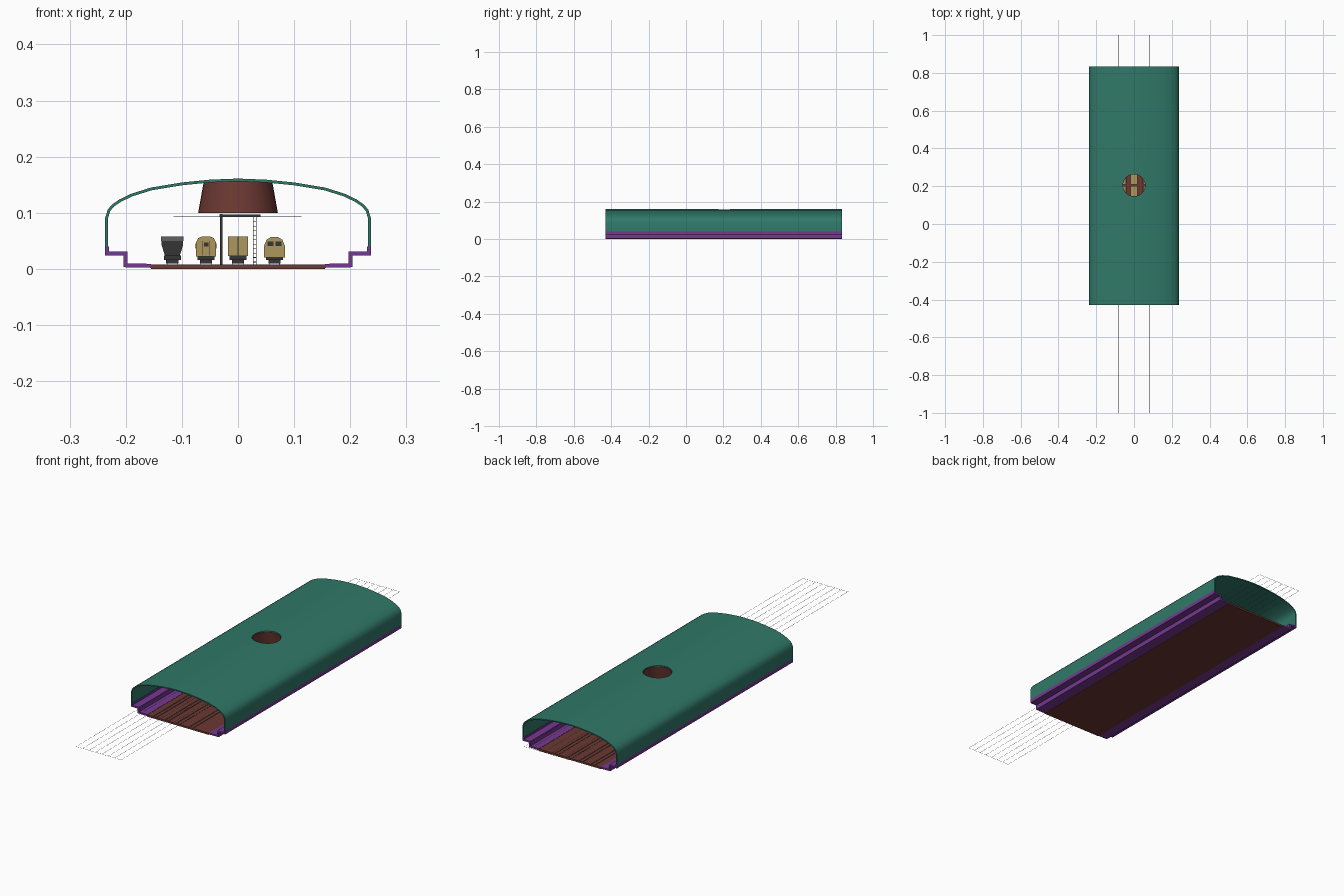
import bpy, bmesh, math
from mathutils import Vector

cube = bpy.data.objects.get("Cube")
if cube:
    bpy.data.objects.remove(cube, do_unlink=True)


def material(name, rgb):
    m = bpy.data.materials.new(name)
    m.use_nodes = True
    m.diffuse_color = (*rgb, 1)
    bsdf = m.node_tree.nodes["Principled BSDF"]
    bsdf.inputs["Base Color"].default_value = (*rgb, 1)
    bsdf.inputs["Roughness"].default_value = 0.8
    return m


GREEN = material("roof green", (0.03, 0.19, 0.14))
PURPLE = material("wall purple", (0.18, 0.04, 0.28))
BROWN = material("floor brown", (0.15, 0.04, 0.032))
TAN = material("carriage tan", (0.42, 0.31, 0.11))
DARK = material("dark grey", (0.035, 0.035, 0.035))
GREY = material("metal grey", (0.12, 0.12, 0.12))

Y0, Y1 = -0.43, 0.835
TRACKS = (-0.117, -0.057, 0.0, 0.065)


def finish(name, bm, mat, smooth=False):
    bmesh.ops.recalc_face_normals(bm, faces=bm.faces)
    mesh = bpy.data.meshes.new(name)
    bm.to_mesh(mesh)
    bm.free()
    ob = bpy.data.objects.new(name, mesh)
    bpy.context.collection.objects.link(ob)
    mesh.materials.append(mat)
    if smooth:
        bpy.ops.object.select_all(action='DESELECT')
        bpy.context.view_layer.objects.active = ob
        ob.select_set(True)
        bpy.ops.object.shade_smooth_by_angle(angle=math.radians(35))
    return ob


def boxes(name, mat, spans):
    """One object from boxes given as ((x0, x1), (y0, y1), (z0, z1))."""
    bm = bmesh.new()
    for span in spans:
        vs = bmesh.ops.create_cube(bm, size=1)["verts"]
        for v in vs:
            v.co = Vector([(a + b) / 2 + c * (b - a) for (a, b), c in zip(span, v.co)])
    return finish(name, bm, mat)


def around(c, w):
    return (c - w / 2, c + w / 2)


def prism(bm, ring, y0, y1):
    a = [bm.verts.new((x, y0, z)) for x, z in ring]
    b = [bm.verts.new((x, y1, z)) for x, z in ring]
    n = len(ring)
    for i in range(n):
        j = (i + 1) % n
        bm.faces.new((a[i], a[j], b[j], b[i]))
    bm.faces.new(a)
    bm.faces.new(b)


def thick_strip(name, path, mat, side=1, t=0.007):
    """Extrude a path along y, thickened to its left."""
    pts = [Vector(p) for p in path]
    inner = []
    for i, p in enumerate(pts):
        d0 = (p - pts[max(i - 1, 0)]).normalized()
        d1 = (pts[min(i + 1, len(pts) - 1)] - p).normalized()
        d0, d1 = (d0 if d0.length else d1), (d1 if d1.length else d0)
        n = Vector((-d0.y - d1.y, d0.x + d1.x)).normalized()
        inner.append(p + n * t / max(n.dot(Vector((-d0.y, d0.x))), 0.3))
    bm = bmesh.new()
    rows = [[bm.verts.new((side * p.x, y, p.y)) for y in (Y0, Y1)
             for p in line] for line in (pts, inner)]
    k = len(pts)
    o, q = rows
    for i in range(k - 1):
        bm.faces.new((o[i], o[i + 1], o[k + i + 1], o[k + i]))
        bm.faces.new((q[i], q[i + 1], q[k + i + 1], q[k + i]))
        for e in (0, k):
            bm.faces.new((o[e + i], o[e + i + 1], q[e + i + 1], q[e + i]))
    for i in (0, k - 1):
        bm.faces.new((o[i], q[i], q[k + i], o[k + i]))
    return finish(name, bm, mat, True)


# Arched roof with a round skylight opening
half = [(0.237, 0.04), (0.237, 0.09), (0.232, 0.106), (0.224, 0.115), (0.211, 0.124),
        (0.19, 0.134), (0.155, 0.145), (0.1, 0.154), (0.05, 0.159)]
arch = half + [(0, 0.161)] + [(-x, z) for x, z in reversed(half)]
roof = thick_strip("arched_roof", arch, GREEN, t=0.005)

bm = bmesh.new()
bmesh.ops.create_cone(bm, cap_ends=True, segments=32, radius1=0.06, radius2=0.06, depth=0.05)
bmesh.ops.translate(bm, verts=bm.verts, vec=(0, 0.205, 0.16))
cutter = finish("skylight_cutter", bm, GREEN)
cutter.hide_render = True
mod = roof.modifiers.new("skylight", 'BOOLEAN')
mod.operation, mod.solver, mod.object = 'DIFFERENCE', 'EXACT', cutter
bpy.context.view_layer.objects.active = roof
# keep the opening ahead of the smoothing modifier, if there is one
bpy.ops.object.modifier_move_to_index(modifier=mod.name, index=0)
bpy.ops.object.modifier_apply(modifier=mod.name)
bpy.data.objects.remove(cutter, do_unlink=True)

# Flared skylight shaft
bm = bmesh.new()
rings = []
for r, z in ((0.061, 0.156), (0.071, 0.1), (0.068, 0.1), (0.058, 0.156)):
    rings.append([bm.verts.new((r * math.cos(a), 0.205 + r * math.sin(a), z))
                  for a in (math.tau * i / 32 for i in range(32))])
for k in range(4):
    a, b = rings[k], rings[(k + 1) % 4]
    for i in range(32):
        j = (i + 1) % 32
        bm.faces.new((a[i], a[j], b[j], b[i]))
finish("skylight_shaft", bm, BROWN, True)

# Stepped lower walls and floor
step = [(0.155, 0.002), (0.204, 0.003), (0.204, 0.024), (0.237, 0.024), (0.237, 0.04)]
for side, label in ((1, "left"), (-1, "right")):
    thick_strip(label + "_lower_wall", step, PURPLE, side)
boxes("floor", BROWN, [((-0.155, 0.155), (Y0, Y1), (0, 0.008))])

# Rails
boxes("rails", GREY, [(around(x + s * 0.009, 0.001), (Y0, Y1), (0.008, 0.01))
                      for x in TRACKS for s in (-1, 1)])

# Overhead wires with cross wires at both ends
wires = [(around(-0.113 + i * 0.226 / 7, 0.0006), (-1, 1), around(0.093, 0.0006))
         for i in range(8)]
wires += [((-0.115, 0.113), around(y, 0.0006), around(0.093, 0.0006))
          for y in (-0.9997, -0.1, 0.5, 0.9997)]
boxes("overhead_wires", GREY, wires)

# Wire supports: a plain post, a lattice post and a beam
for i, y in enumerate((-0.1, 0.5)):
    parts = [(around(-0.03, 0.005), around(y, 0.005), (0.008, 0.098)),
             ((-0.033, 0.04), around(y, 0.004), (0.093, 0.097))]
    parts += [(around(0.03 + s * 0.0025, 0.001), around(y, 0.004), (0.008, 0.095))
              for s in (-1, 1)]
    parts += [((0.0275, 0.0325), around(y, 0.003), around(0.012 + k * 0.008, 0.0015))
              for k in range(10)]
    boxes(f"wire_support_{i + 1}", DARK, parts)


# Rail vehicles, two on each track
def vehicle(name, x, y0, y1, section, mat):
    bm = bmesh.new()
    prism(bm, [(x + s * px, pz) for s, side in ((1, section), (-1, section[::-1]))
               for px, pz in side], y0, y1)
    finish(name + "_body", bm, mat)
    length = y1 - y0
    under = [(around(x, 0.03), (y0 + 0.004, y1 - 0.004), (0.016, 0.024))]
    under += [(around(x, 0.022), around(y0 + f * length, 0.045), (0.01, 0.018))
              for f in (0.2, 0.8)]
    boxes(name + "_underframe", DARK, under)


rounded = [(0.018, 0.022), (0.018, 0.047), (0.014, 0.055), (0.006, 0.058)]
square = [(0.018, 0.023), (0.018, 0.058)]
hopper = [(0.013, 0.023), (0.019, 0.042), (0.019, 0.05)]
nose = [(0.019, 0.02), (0.019, 0.04), (0.014, 0.052), (0.006, 0.057)]
kinds = (("hopper_wagon", hopper, DARK), ("carriage", rounded, TAN),
         ("box_wagon", square, TAN), ("locomotive", nose, TAN))
for (name, section, mat), x in zip(kinds, TRACKS):
    for n, (a, b) in enumerate(((-0.045, 0.2), (0.21, 0.455))):
        vehicle(f"{name}_{n + 1}", x, a, b, section, mat)

# End details: hopper rim, doors and windscreens
ends = [around(y, 0.002) for y in (-0.045, 0.455)]
boxes("hopper_rims", GREY, [(around(-0.117, 0.04), span, (0.05, 0.058))
                            for span in ((-0.045, 0.2), (0.21, 0.455))])
boxes("end_doors", DARK, [(around(-0.057 + s * 0.006, 0.001), e, (0.024, 0.05))
                          for s in (-1, 1) for e in ends]
      + [(around(-0.057, 0.008), e, (0.04, 0.047)) for e in ends]
      + [(around(0, 0.001), e, (0.024, 0.058)) for e in ends])
boxes("windscreens", DARK, [(around(0.065 + s * 0.007, 0.011), e, (0.041, 0.049))
                            for s in (-1, 1) for e in ends])
boxes("carriage_windows", DARK, [(around(-0.057, 0.0368), around(y0 + k * 0.03, 0.018),
                                  (0.036, 0.045))
                                 for y0 in (-0.02, 0.235) for k in range(7)])
